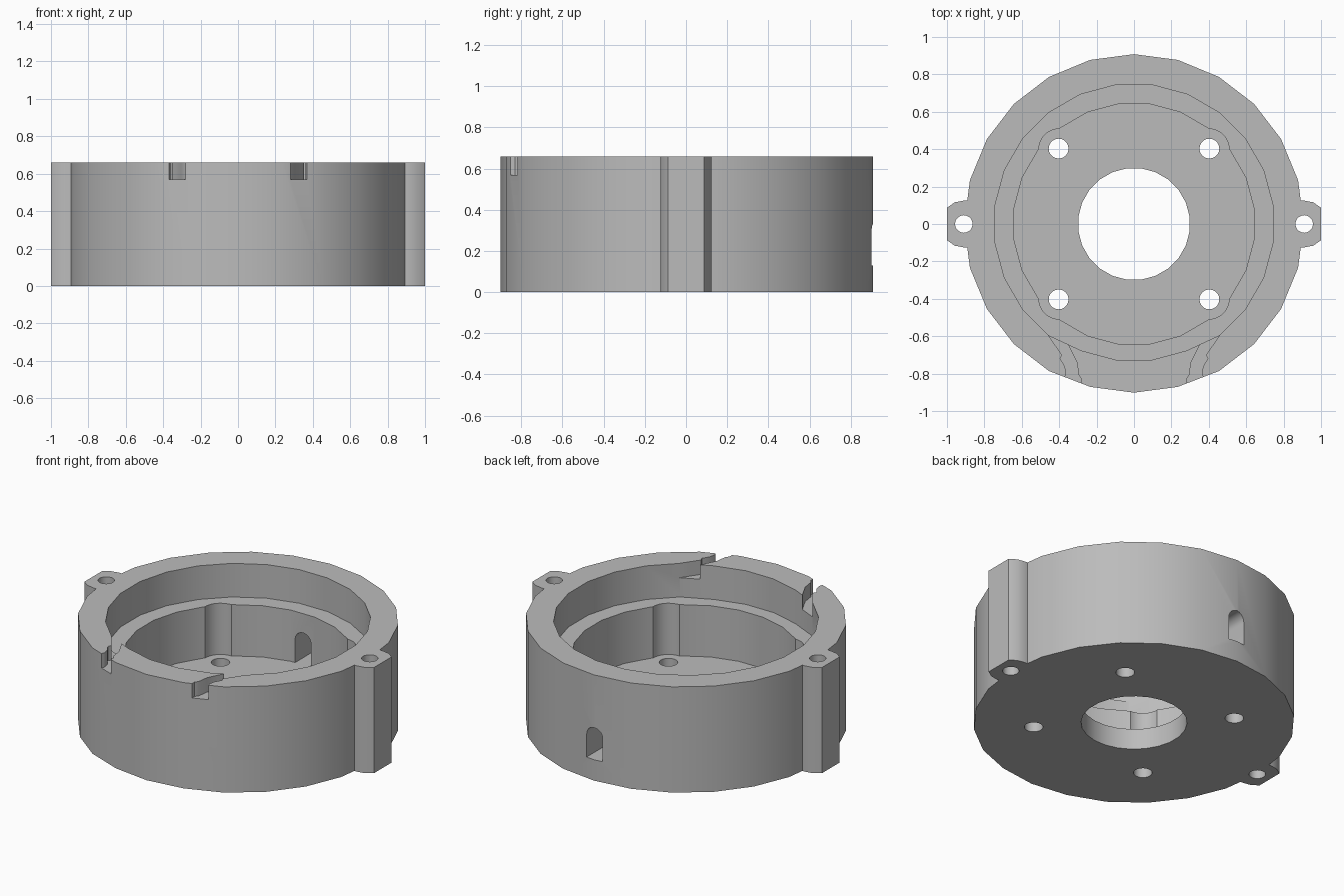
import bpy, bmesh, math

cube = bpy.data.objects.get("Cube")
if cube:
    bpy.data.objects.remove(cube, do_unlink=True)

HEIGHT, FLOOR, LEDGE, SLOT = 0.66, 0.13, 0.45, 0.57

grey = bpy.data.materials.new("plain_grey")
grey.use_nodes = True
colour = (0.50, 0.50, 0.50, 1)
grey.diffuse_color = colour
grey.node_tree.nodes["Principled BSDF"].inputs["Base Color"].default_value = colour


def ring(radius, sides=24, offset=0.0, cx=0.0, cy=0.0):
    """Corner points of a regular polygon; offset is in steps."""
    step = math.tau / sides
    return [(cx + radius * math.cos((i + offset) * step),
             cy + radius * math.sin((i + offset) * step)) for i in range(sides)]


def prism(name, points, z0, z1):
    """Closed upright solid over a 2D outline."""
    bm = bmesh.new()
    base = bm.faces.new([bm.verts.new((x, y, z0)) for x, y in points])
    top = bmesh.ops.extrude_face_region(bm, geom=[base])
    for v in top["geom"]:
        if isinstance(v, bmesh.types.BMVert):
            v.co.z = z1
    bmesh.ops.recalc_face_normals(bm, faces=bm.faces)
    mesh = bpy.data.meshes.new(name)
    bm.to_mesh(mesh)
    bm.free()
    mesh.materials.append(grey)
    obj = bpy.data.objects.new(name, mesh)
    bpy.context.collection.objects.link(obj)
    return obj


def combine(target, tool, operation="DIFFERENCE"):
    """Apply a boolean and discard the tool."""
    bpy.context.view_layer.objects.active = target
    mod = target.modifiers.new("combine", "BOOLEAN")
    mod.operation, mod.solver, mod.object = operation, "EXACT", tool
    bpy.ops.object.modifier_apply(modifier=mod.name)
    bpy.data.objects.remove(tool, do_unlink=True)


# Round body, very slightly flattened at the front
outline = [(x * 0.993, y * 0.993) if y < -0.8 else (x, y) for x, y in ring(0.908)]
housing = prism("motor_housing", outline, 0, HEIGHT)

# Side lugs: rounded ears cut flat at the outer end
for side in (-1, 1):
    ear = [(0.8, -0.125), (0.91, -0.125), (0.958, -0.116), (1.0, -0.087)]
    ear += [(x, -y) for x, y in reversed(ear)]
    combine(housing, prism("lug", [(side * x, y) for x, y in ear], 0, HEIGHT), "UNION")

# Upper recess, with a thicker wall between the two front slots
recess = [(x * 0.977, y * 0.977) if y < -0.65 else (x, y) for x, y in ring(0.75, offset=0.5)]
combine(housing, prism("recess", recess, LEDGE, HEIGHT + 0.1))

# Deep well, with round pockets over the screw holes
combine(housing, prism("well", ring(0.647, offset=0.5), FLOOR, LEDGE + 0.1))
for sx in (-1, 1):
    for sy in (-1, 1):
        x, y = 0.403 * sx, 0.403 * sy
        combine(housing, prism("pocket", ring(0.105, 24, 0.5, x, y), FLOOR, LEDGE + 0.05))
        combine(housing, prism("screw_hole", ring(0.053, 20, 0, x, y), -0.1, FLOOR + 0.1))

# Centre opening and lug holes
combine(housing, prism("centre_hole", ring(0.3, offset=0.5), -0.1, FLOOR + 0.1))
for side in (-1, 1):
    combine(housing, prism("lug_hole", ring(0.047, 20, 0, side * 0.91, 0), -0.1, HEIGHT + 0.1))

# Curved, stepped slots through the front rim
for side in (-1, 1):
    slot = [(0.28, -0.95), (0.28, -0.83), (0.295, -0.81), (0.305, -0.74), (0.335, -0.68),
            (0.37, -0.61), (0.42, -0.55), (0.475, -0.57), (0.42, -0.65), (0.385, -0.70),
            (0.395, -0.72), (0.37, -0.76), (0.362, -0.80), (0.37, -0.82), (0.37, -0.95)]
    combine(housing, prism("slot", [(side * x, y) for x, y in slot], SLOT, HEIGHT + 0.1))

# Arched cable opening through the back wall, level with the floor
half, spring = 0.055, 0.275
arch = [(-half, FLOOR), (half, FLOOR)]
arch += [(half * math.cos(math.pi * i / 10), spring + half * math.sin(math.pi * i / 10))
         for i in range(11)]
opening = prism("cable_opening", arch, 0.55, 1.0)
for v in opening.data.vertices:
    v.co = (v.co.x, v.co.z, v.co.y)
opening.data.flip_normals()
combine(housing, opening)

# Smooth walls with crisp edges
bpy.ops.object.select_all(action="DESELECT")
housing.select_set(True)
bpy.context.view_layer.objects.active = housing
bpy.ops.object.shade_smooth_by_angle(angle=math.radians(30))
